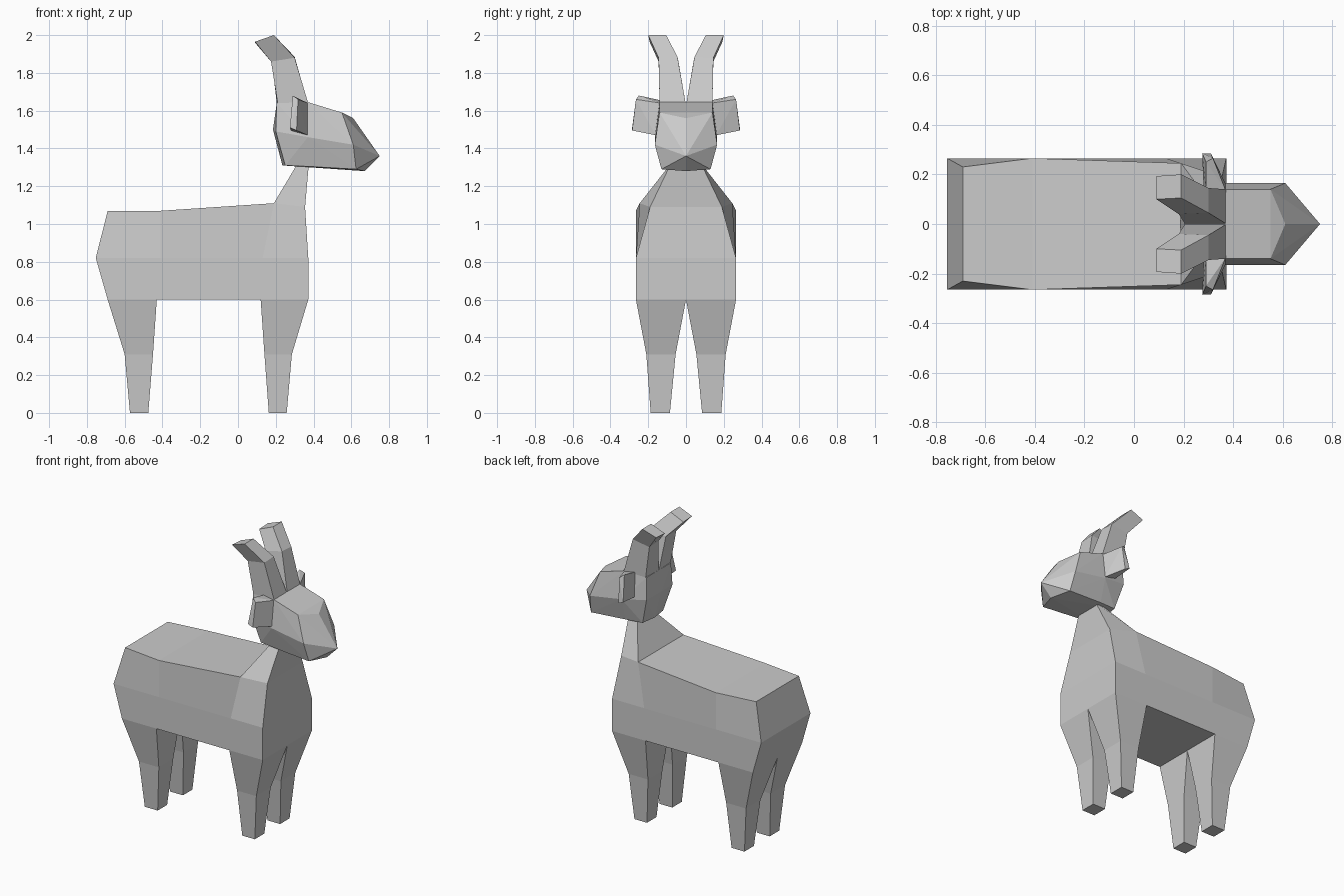
import bpy, bmesh

if "Cube" in bpy.data.objects:
    bpy.data.objects.remove(bpy.data.objects["Cube"])


def finish(name, bm, mirror=False):
    bmesh.ops.remove_doubles(bm, verts=bm.verts, dist=0.0005)
    bmesh.ops.recalc_face_normals(bm, faces=bm.faces)
    me = bpy.data.meshes.new(name)
    bm.to_mesh(me)
    bm.free()
    ob = bpy.data.objects.new(name, me)
    bpy.context.collection.objects.link(ob)
    if mirror:
        m = ob.modifiers.new("mirror", 'MIRROR')
        m.use_axis = (False, True, False)
        m.merge_threshold = 0.002
    return ob


def add_face(bm, pts):
    bm.faces.new([bm.verts.new(p) for p in pts])


def loft(name, rings):
    """Tube through closed rings, capped at the last ring, mirrored across y."""
    bm = bmesh.new()
    for a, b in zip(rings, rings[1:]):
        n = len(a)
        for i in range(n):
            j = (i + 1) % n
            add_face(bm, [a[i], a[j], b[j], b[i]])
    add_face(bm, rings[-1])
    return finish(name, bm, True)


def hull(name, pts, mirror=False):
    bm = bmesh.new()
    for p in pts:
        bm.verts.new(p)
    bmesh.ops.convex_hull(bm, input=bm.verts)
    return finish(name, bm, mirror)


def mid(p):
    return (p[0], 0, p[2])


# Body and neck: half shell from stations of (low, middle, top) points
stations = [
    [(-.69, .265, .6), (-.753, .265, .82), (-.69, .23, 1.07)],
    [(-.43, .265, .6), (-.41, .265, .82), (-.41, .265, 1.07)],
    [(.12, .265, .6), (.13, .265, .82), (.19, .245, 1.11)],
    [(.372, .265, .6), (.372, .265, .82), (.355, .19, 1.09)],
]
neck_back, neck_front = (.315, .075, 1.32), (.375, .08, 1.32)
bm = bmesh.new()
for k, (a, b) in enumerate(zip(stations, stations[1:])):
    for i in (0, 1):
        add_face(bm, [a[i], b[i], b[i + 1], a[i + 1]])
    if k < 2:
        add_face(bm, [a[2], b[2], mid(b[2]), mid(a[2])])
    if k == 1:
        add_face(bm, [a[0], b[0], mid(b[0]), mid(a[0])])
for s in (stations[0], stations[3]):
    for i in (0, 1):
        add_face(bm, [s[i], s[i + 1], mid(s[i + 1]), mid(s[i])])
sb, sf = stations[2][2], stations[3][2]
add_face(bm, [sb, sf, neck_front, neck_back])
add_face(bm, [sb, neck_back, mid(neck_back), mid(sb)])
add_face(bm, [sf, neck_front, mid(neck_front), mid(sf)])
finish("body", bm, True)


# Legs: rectangular sections narrowing to the hoof
def rect(x0, x1, y0, y1, z):
    return [(x0, y0, z), (x1, y0, z), (x1, y1, z), (x0, y1, z)]


for name, xs in (("back_legs", [(-.69, -.43), (-.60, -.45), (-.572, -.475)]),
                 ("front_legs", [(.12, .372), (.14, .285), (.163, .258)])):
    ys = [(0, .265), (.055, .21), (.085, .187)]
    loft(name, [rect(*x, *y, z) for x, y, z in zip(xs, ys, (.6, .31, 0))])

# Head: faceted convex block with a pointed nose
side = [(.37, .14, 1.645), (.205, .13, 1.64), (.2, .14, 1.49), (.25, .11, 1.31),
        (.37, .165, 1.46), (.37, .12, 1.305), (.55, .14, 1.59), (.61, .165, 1.42),
        (.625, .13, 1.29)]
centre = [(.185, 0, 1.5), (.235, 0, 1.31), (.61, 0, 1.56), (.75, 0, 1.36), (.67, 0, 1.28)]
hull("head", side + [(x, -y, z) for x, y, z in side] + centre)

# Horns: rings bending back and outwards
loft("horns", [
    [(.37, .002, 1.64), (.37, .14, 1.645), (.21, .135, 1.64), (.205, .002, 1.64)],
    [(.30, .045, 1.885), (.30, .145, 1.88), (.175, .145, 1.86), (.18, .04, 1.86)],
    [(.19, .105, 2.0), (.19, .2, 2.0), (.09, .193, 1.965), (.09, .1, 1.96)],
])

# Ears: thin plates standing out from the head
hull("ears", [(.29, .135, 1.655), (.37, .135, 1.64), (.28, .155, 1.495), (.37, .16, 1.47),
              (.29, .25, 1.68), (.318, .265, 1.66), (.275, .285, 1.51), (.31, .285, 1.495)], True)
